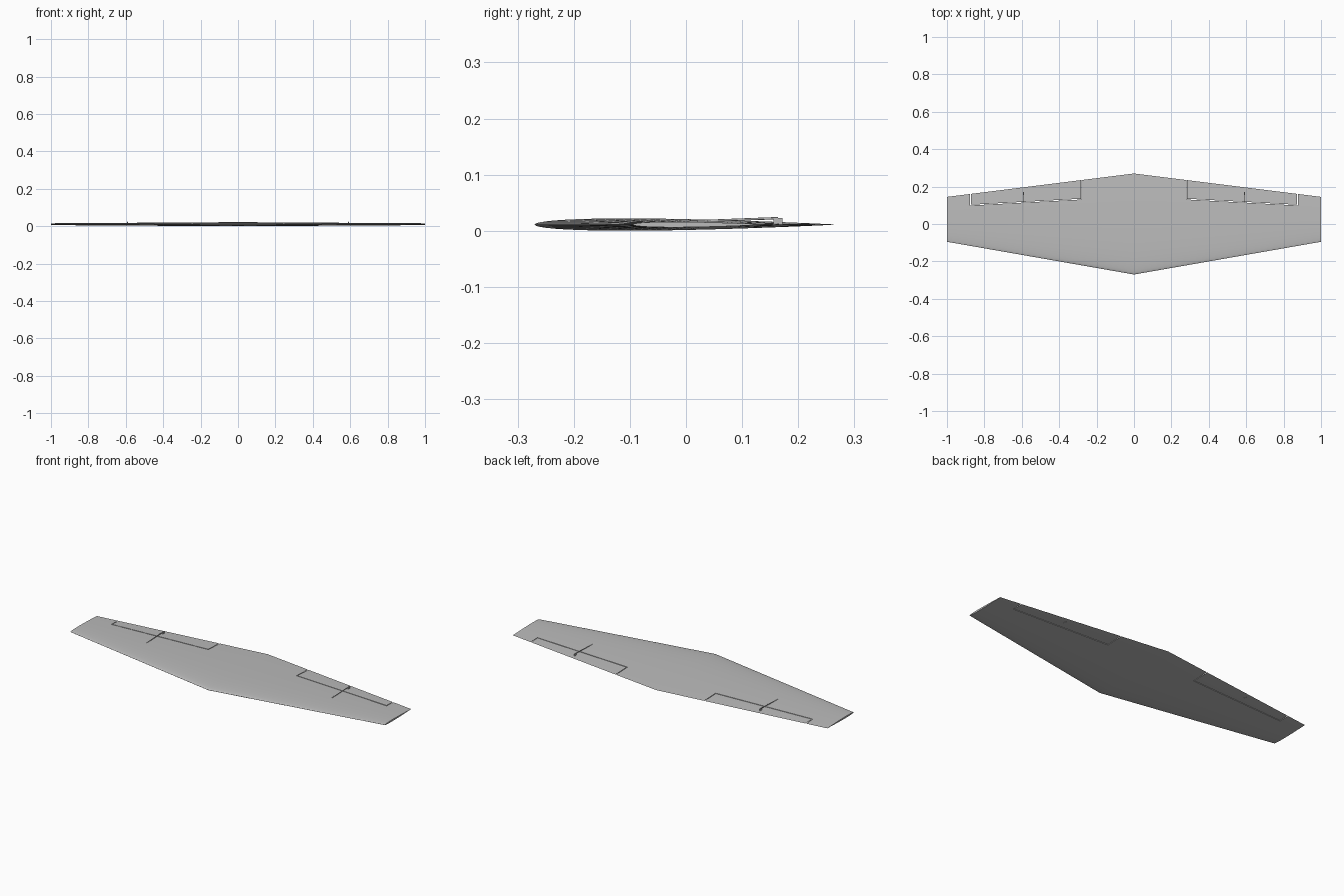
import bpy, bmesh, math
from mathutils import Vector

if "Cube" in bpy.data.objects:
    bpy.data.objects.remove(bpy.data.objects["Cube"], do_unlink=True)

grey = bpy.data.materials.new("light_grey")
grey.use_nodes = True
grey.diffuse_color = (0.5, 0.5, 0.5, 1)
grey.node_tree.nodes["Principled BSDF"].inputs["Base Color"].default_value = (0.5, 0.5, 0.5, 1)

MID_Z = 0.011       # height of the chord plane
THICK = 0.0407      # thickness relative to the chord


def make_object(name, bm):
    bmesh.ops.recalc_face_normals(bm, faces=bm.faces[:])
    mesh = bpy.data.meshes.new(name)
    bm.to_mesh(mesh)
    bm.free()
    mesh.materials.append(grey)
    obj = bpy.data.objects.new(name, mesh)
    bpy.context.collection.objects.link(obj)
    return obj


def activate(obj):
    bpy.ops.object.select_all(action='DESELECT')
    obj.select_set(True)
    bpy.context.view_layer.objects.active = obj


def half_thickness(t):
    return 5 * THICK * (0.2969 * math.sqrt(t) - 0.126 * t - 0.3516 * t**2
                        + 0.2843 * t**3 - 0.1036 * t**4)


def edges_at(x):
    """Leading and trailing edge y at a span position."""
    return -0.27 + 0.175 * abs(x), 0.27 - 0.125 * abs(x)


# Wing: a symmetric airfoil lofted from tip to root to tip
N = 24
ts = [(1 - math.cos(math.pi * i / N)) / 2 for i in range(N + 1)]
outline = [(t, 1) for t in ts] + [(t, -1) for t in ts[-2:0:-1]]
bm = bmesh.new()
rings = []
for x in (-1, 0, 1):
    lead, trail = edges_at(x)
    chord = trail - lead
    rings.append([bm.verts.new((x, lead + chord * t,
                                MID_Z + s * chord * (half_thickness(t) if 0 < t < 1 else 0)))
                  for t, s in outline])
for a, b in zip(rings, rings[1:]):
    for i in range(len(a)):
        j = (i + 1) % len(a)
        bm.faces.new((a[i], a[j], b[j], b[i]))
bm.faces.new(rings[0])
bm.faces.new(rings[-1])
wing = make_object("wing", bm)

# Narrow U-shaped slots that free the ailerons
GAP = 0.004
X0, X1, Y0, Y1 = 0.28, 0.876, 0.131, 0.099
for side in (1, -1):
    pts = [(X0, 0.4), (X0, Y0), (X1, Y1), (X1, 0.4),
           (X1 - GAP, 0.4), (X1 - GAP, Y1 + GAP), (X0 + GAP, Y0 + GAP), (X0 + GAP, 0.4)]
    bm = bmesh.new()
    face = bm.faces.new([bm.verts.new((side * x, y, -0.1)) for x, y in pts])
    grown = bmesh.ops.extrude_face_region(bm, geom=[face])
    bmesh.ops.translate(bm, vec=(0, 0, 0.2),
                        verts=[g for g in grown["geom"] if isinstance(g, bmesh.types.BMVert)])
    cutter = make_object("slot_cutter", bm)
    cutter.hide_render = True
    activate(wing)
    mod = wing.modifiers.new("slot", 'BOOLEAN')
    mod.operation = 'DIFFERENCE'
    mod.solver = 'EXACT'
    mod.object = cutter
    bpy.ops.object.modifier_apply(modifier=mod.name)
    bpy.data.objects.remove(cutter, do_unlink=True)

# Separate the ailerons from the wing and name them
activate(wing)
bpy.ops.object.mode_set(mode='EDIT')
bpy.ops.mesh.select_all(action='SELECT')
bpy.ops.mesh.separate(type='LOOSE')
bpy.ops.object.mode_set(mode='OBJECT')
pieces = list(bpy.context.selected_objects)
for i, p in enumerate(pieces):
    p.name = "piece_%d" % i
for p in pieces:
    xs = [v.co.x for v in p.data.vertices]
    if max(xs) - min(xs) > 1.5:
        p.name = "wing"
    else:
        p.name = "left_aileron" if sum(xs) > 0 else "right_aileron"
    activate(p)
    bpy.ops.object.shade_smooth_by_angle(angle=math.radians(40))

# Control horn and pushrod for each aileron
for side, label in ((1, "left"), (-1, "right")):
    bm = bmesh.new()
    bmesh.ops.create_cube(bm, size=1)
    bmesh.ops.scale(bm, vec=(0.006, 0.016, 0.015), verts=bm.verts[:])
    bmesh.ops.translate(bm, vec=(side * 0.59, 0.164, 0.0155), verts=bm.verts[:])
    make_object(label + "_control_horn", bm)

    start = Vector((side * 0.59, 0.005, 0.0165))
    end = Vector((side * 0.59, 0.164, 0.0225))
    axis = end - start
    bm = bmesh.new()
    bmesh.ops.create_cone(bm, cap_ends=True, segments=8, radius1=0.002, radius2=0.002,
                          depth=axis.length)
    bmesh.ops.rotate(bm, verts=bm.verts[:], cent=(0, 0, 0),
                     matrix=axis.to_track_quat('Z', 'Y').to_matrix())
    bmesh.ops.translate(bm, vec=(start + end) / 2, verts=bm.verts[:])
    rod = make_object(label + "_pushrod", bm)
    activate(rod)
    bpy.ops.object.shade_smooth_by_angle(angle=math.radians(50))
